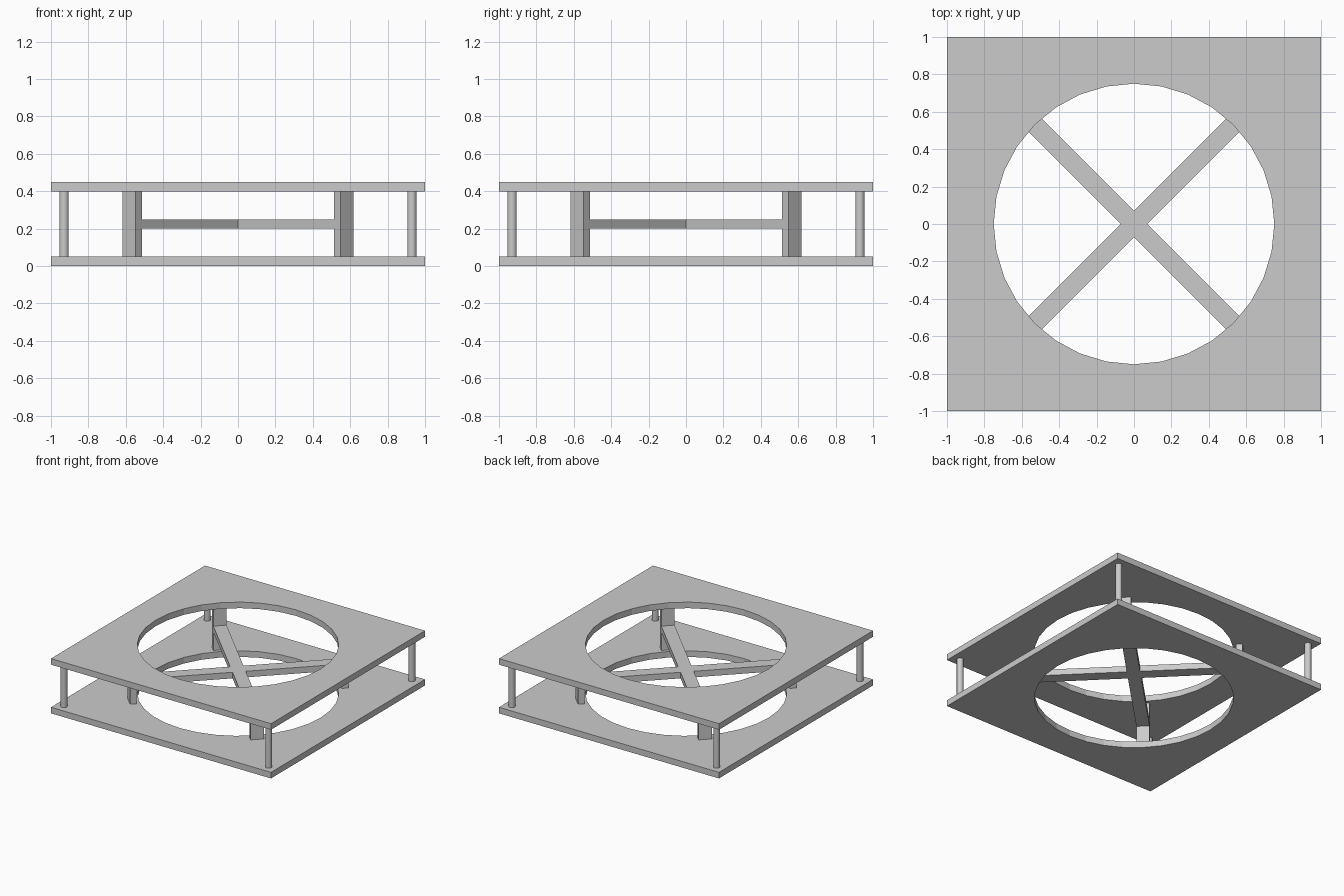
import bpy, bmesh
from math import radians, pi, cos, sin
from mathutils import Matrix, Vector

cube = bpy.data.objects.get("Cube")
if cube:
    bpy.data.objects.remove(cube, do_unlink=True)

SIZE, HEIGHT, THICK = 2.0, 0.45, 0.05
HOLE_R, HOLE_SIDES = 0.75, 32
BAR_W = 0.1
BAR_END = 0.775

grey = bpy.data.materials.new("plain grey")
grey.use_nodes = True
grey.diffuse_color = (0.6, 0.6, 0.6, 1)
grey.node_tree.nodes["Principled BSDF"].inputs["Base Color"].default_value = (0.6, 0.6, 0.6, 1)


def finish(name, bm):
    bmesh.ops.recalc_face_normals(bm, faces=bm.faces)
    mesh = bpy.data.meshes.new(name)
    bm.to_mesh(mesh)
    bm.free()
    mesh.materials.append(grey)
    obj = bpy.data.objects.new(name, mesh)
    bpy.context.collection.objects.link(obj)
    return obj


def extrude_up(bm, faces, height):
    result = bmesh.ops.extrude_face_region(bm, geom=faces)
    verts = [g for g in result["geom"] if isinstance(g, bmesh.types.BMVert)]
    bmesh.ops.translate(bm, verts=verts, vec=(0, 0, height))


# Square plate with a round opening: each ring point is joined to its
# projection on the square outline, so the corners fall on ring points
def plate(name, z):
    bm = bmesh.new()
    inner, outer = [], []
    for i in range(HOLE_SIDES):
        a = 2 * pi * i / HOLE_SIDES
        d = Vector((cos(a), sin(a), 0))
        edge = d * (SIZE / 2 / max(abs(d.x), abs(d.y)))
        inner.append(bm.verts.new(d * HOLE_R + Vector((0, 0, z))))
        outer.append(bm.verts.new(edge + Vector((0, 0, z))))
    faces = [bm.faces.new((inner[i - 1], outer[i - 1], outer[i], inner[i]))
             for i in range(HOLE_SIDES)]
    extrude_up(bm, faces, THICK)
    return finish(name, bm)


plate("bottom_plate", 0)
plate("top_plate", HEIGHT - THICK)

# Diagonal cross brace as one extruded outline
bm = bmesh.new()
w = BAR_W / 2
outline = []
for k in range(4):
    turn = Matrix.Rotation(radians(45 + 90 * k), 3, "Z")
    for x, y in ((BAR_END, -w), (BAR_END, w), (w, w)):
        outline.append(bm.verts.new(turn @ Vector((x, y, 0.2))))
extrude_up(bm, [bm.faces.new(outline)], THICK)
finish("cross_brace", bm)

# Upright blocks at the brace ends, and round posts in the corners
corners = ("back_left", "back_right", "front_right", "front_left")
for k, corner in enumerate(corners):
    angle = radians(45 + 90 * k)
    bm = bmesh.new()
    bmesh.ops.create_cube(bm, size=1)
    bmesh.ops.scale(bm, vec=(THICK, BAR_W, HEIGHT - 2 * THICK), verts=bm.verts)
    bmesh.ops.translate(bm, vec=(BAR_END + THICK / 2, 0, HEIGHT / 2), verts=bm.verts)
    bmesh.ops.rotate(bm, verts=bm.verts, cent=(0, 0, 0),
                     matrix=Matrix.Rotation(angle, 3, "Z"))
    finish(corner + "_block", bm)

    bm = bmesh.new()
    bmesh.ops.create_cone(bm, cap_ends=True, segments=32, radius1=0.025,
                          radius2=0.025, depth=HEIGHT - 0.002)
    post = finish(corner + "_post", bm)
    spot = 0.93
    post.location = (spot if cos(angle) > 0 else -spot,
                     spot if sin(angle) > 0 else -spot, HEIGHT / 2)
    bpy.ops.object.select_all(action="DESELECT")
    post.select_set(True)
    bpy.context.view_layer.objects.active = post
    bpy.ops.object.shade_smooth_by_angle(angle=radians(30))
